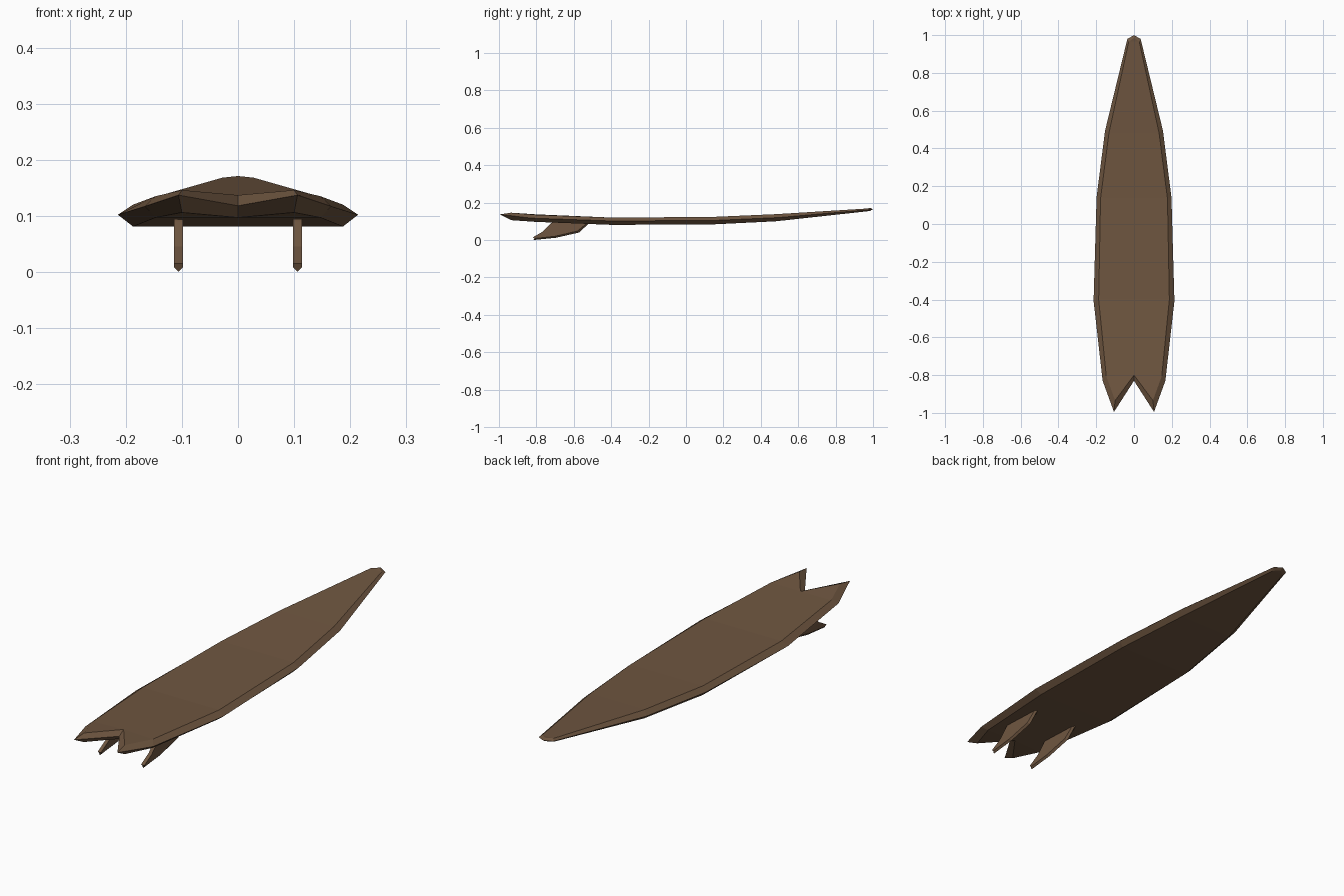
import bpy, bmesh

if "Cube" in bpy.data.objects:
    bpy.data.objects.remove(bpy.data.objects["Cube"])

mat = bpy.data.materials.new("brown")
mat.diffuse_color = (0.16, 0.094, 0.052, 1)
mat.use_nodes = True
mat.node_tree.nodes["Principled BSDF"].inputs["Base Color"].default_value = mat.diffuse_color


def finish(bm, name):
    bmesh.ops.recalc_face_normals(bm, faces=bm.faces)
    me = bpy.data.meshes.new(name)
    bm.to_mesh(me)
    bm.free()
    me.materials.append(mat)
    ob = bpy.data.objects.new(name, me)
    bpy.context.collection.objects.link(ob)
    return ob


# Board: half outlines from nose tip to tail notch, (x, y, z)
rail = [(0, 1.0, .165), (.035, .98, .162), (.153, .495, .12), (.198, .143, .104),
        (.214, -.407, .102), (.166, -.83, .117), (.106, -.995, .137), (0, -.83, .118)]
inner = [(0, .985, 0), (.028, .965, 0), (.133, .48, 0), (.177, .135, 0),
         (.187, -.4, 0), (.147, -.805, 0), (.1, -.935, 0), (0, -.8, 0)]
deck_z = [.171, .168, .138, .123, .12, .135, .146, .137]
base_z = [.156, .153, .1, .083, .081, .097, .106, .097]
deck = [(x, y, z) for (x, y, _), z in zip(inner, deck_z)]
base = [(x, y, z) for (x, y, _), z in zip(inner, base_z)]

bm = bmesh.new()


def ring(half):
    right = [bm.verts.new(p) for p in half]
    left = [bm.verts.new((-x, y, z)) for x, y, z in half[1:-1]]
    return right + left[::-1]


rings = [ring(h) for h in (deck, rail, base)]
n = len(rings[0])
for a, b in zip(rings, rings[1:]):
    for i in range(n):
        j = (i + 1) % n
        bm.faces.new((a[i], a[j], b[j], b[i]))
for r in (rings[0], rings[2]):
    m = lambda i: r[(n - i) % n]          # mirrored partner
    bm.faces.new((r[0], r[1], m(1)))
    for i in range(1, 4):
        bm.faces.new((r[i], r[i + 1], m(i + 1), m(i)))
    bm.faces.new((r[4], r[5], r[7], m(5), m(4)))
    bm.faces.new((r[5], r[6], r[7]))
    bm.faces.new((m(5), r[7], m(6)))
finish(bm, "board")

# Fins: flat trailing edge, ridged leading edge, (y, z)
trail = [(-.70, .105), (-.72, .09), (-.765, .045), (-.818, .015)]
lead = [(-.52, .1), (-.535, .085), (-.58, .048), (-.70, .02), (-.81, .008)]
ridge = [(-.51, .1), (-.525, .083), (-.572, .04), (-.695, .012), (-.815, .0)]
for side, name in ((1, "fin_right"), (-1, "fin_left")):
    bm = bmesh.new()
    cx, t = side * .106, .008

    def row(pts, x):
        return [bm.verts.new((x, y, z)) for y, z in pts]

    mid = row(ridge, cx)
    ta, tb = row(trail, cx - t), row(trail, cx + t)
    la, lb = row(lead, cx - t), row(lead, cx + t)
    for tr, le in ((ta, la), (tb, lb)):
        bm.faces.new(tr + le[::-1])
        for i in range(4):
            bm.faces.new((le[i], le[i + 1], mid[i + 1], mid[i]))
    for i in range(3):
        bm.faces.new((ta[i], ta[i + 1], tb[i + 1], tb[i]))
    bm.faces.new((ta[3], la[4], mid[4], lb[4], tb[3]))
    bm.faces.new((ta[0], tb[0], lb[0], mid[0], la[0]))
    finish(bm, name)
